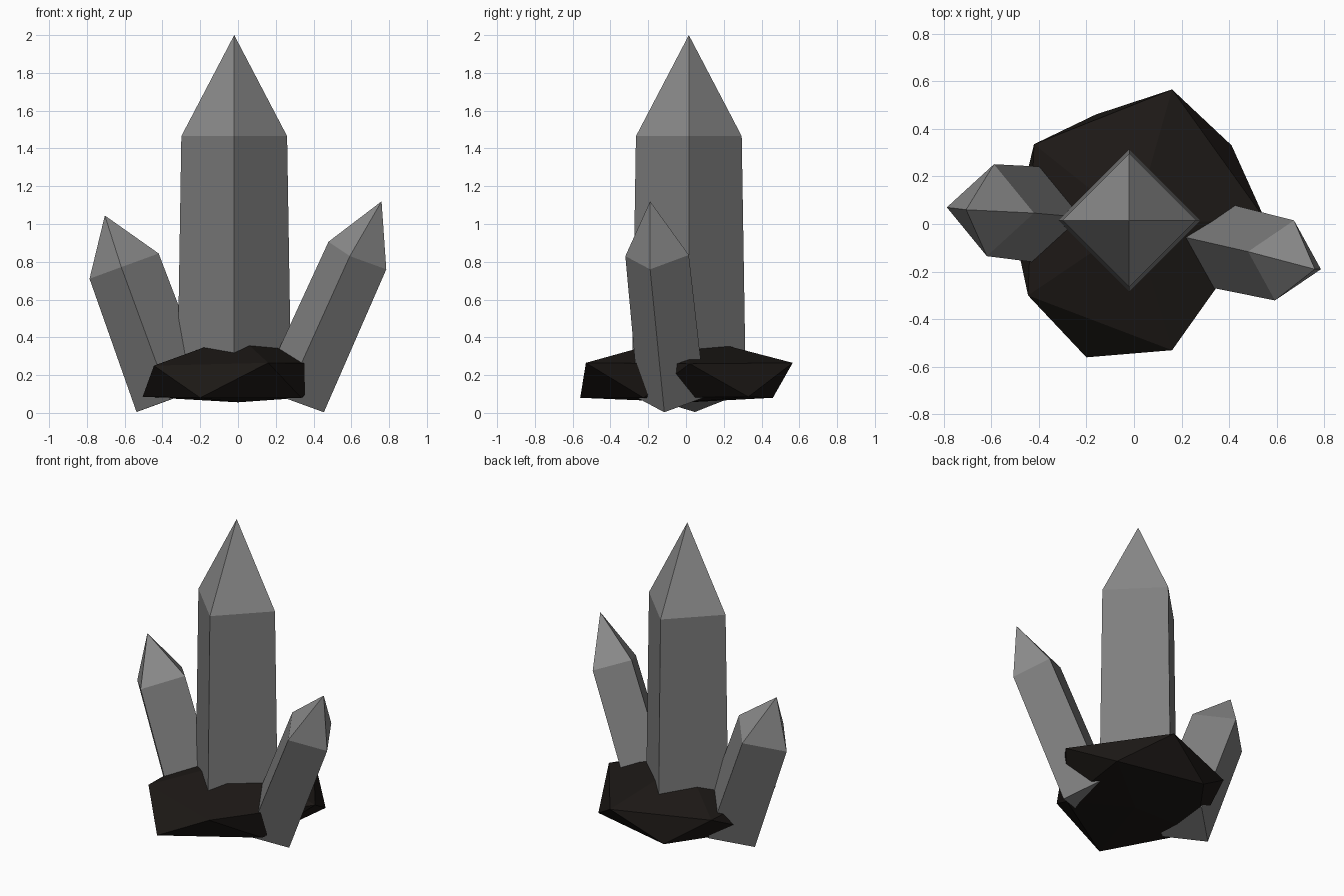
import bpy
from mathutils import Vector

if "Cube" in bpy.data.objects:
    bpy.data.objects.remove(bpy.data.objects["Cube"])


def material(name, r, g, b):
    mat = bpy.data.materials.new(name)
    mat.diffuse_color = (r, g, b, 1)
    mat.use_nodes = True
    mat.node_tree.nodes["Principled BSDF"].inputs["Base Color"].default_value = mat.diffuse_color
    return mat


def make_object(name, verts, faces, mats):
    mesh = bpy.data.meshes.new(name)
    mesh.from_pydata([tuple(v) for v in verts], [], faces)
    mesh.update()
    for m in mats:
        mesh.materials.append(m)
    obj = bpy.data.objects.new(name, mesh)
    bpy.context.collection.objects.link(obj)
    return obj


tip_grey = material("crystal_tip_grey", 0.26, 0.26, 0.26)
shaft_grey = material("crystal_shaft_grey", 0.21, 0.21, 0.21)
dark_rock = material("dark_rock", 0.012, 0.0095, 0.008)


def crystal(name, base, shoulder, tip, arm_a, arm_b, flare=1.05):
    """Four-sided tapered prism with a pyramid point; arms are half diagonals."""
    arms = [Vector(arm_a), Vector(arm_b), -Vector(arm_a), -Vector(arm_b)]
    verts = [Vector(base) + a * flare for a in arms]
    verts += [Vector(shoulder) + a for a in arms]
    verts.append(Vector(tip))
    faces = [(3, 2, 1, 0)]
    for i in range(4):
        j = (i + 1) % 4
        faces += [(i, j, j + 4, i + 4), (i + 4, j + 4, 8)]
    obj = make_object(name, verts, faces, [shaft_grey, tip_grey])
    for p in obj.data.polygons:
        p.material_index = int(8 in p.vertices)


# Crystals
crystal("main_crystal", (-0.02, 0.015, 0.08), (-0.02, 0.015, 1.465),
        (-0.02, 0.015, 2.0), (0.28, 0, 0), (0, 0.28, 0), 1.08)
crystal("left_crystal", (-0.345, 0.035, 0.075), (-0.603, 0.058, 0.777),
        (-0.705, 0.06, 1.045), (0.183, -0.012, 0.067), (0.015, 0.193, 0.005))
crystal("right_crystal", (0.294, -0.076, 0.08), (0.632, -0.153, 0.833),
        (0.76, -0.19, 1.12), (0.153, -0.037, -0.073), (0.04, 0.168, 0.003))

# Rock base: a squashed, uneven icosahedron (upper ring, lower ring, two poles)
upper = [(0.55, 0.02, 0.26), (0.16, 0.565, 0.265), (-0.42, 0.335, 0.26),
         (-0.445, -0.30, 0.25), (0.16, -0.53, 0.265)]
lower = [(0.41, 0.33, 0.085), (-0.16, 0.46, 0.08), (-0.505, -0.02, 0.085),
         (-0.20, -0.56, 0.08), (0.335, -0.225, 0.08)]
faces = []
for i in range(5):
    j = (i + 1) % 5
    faces += [(i, j, 10), (i, i + 5, j), (i + 5, j + 5, j), (j + 5, i + 5, 11)]
make_object("rock_base", upper + lower + [(0, 0, 0.412), (0, 0.01, 0.056)],
            faces, [dark_rock])
